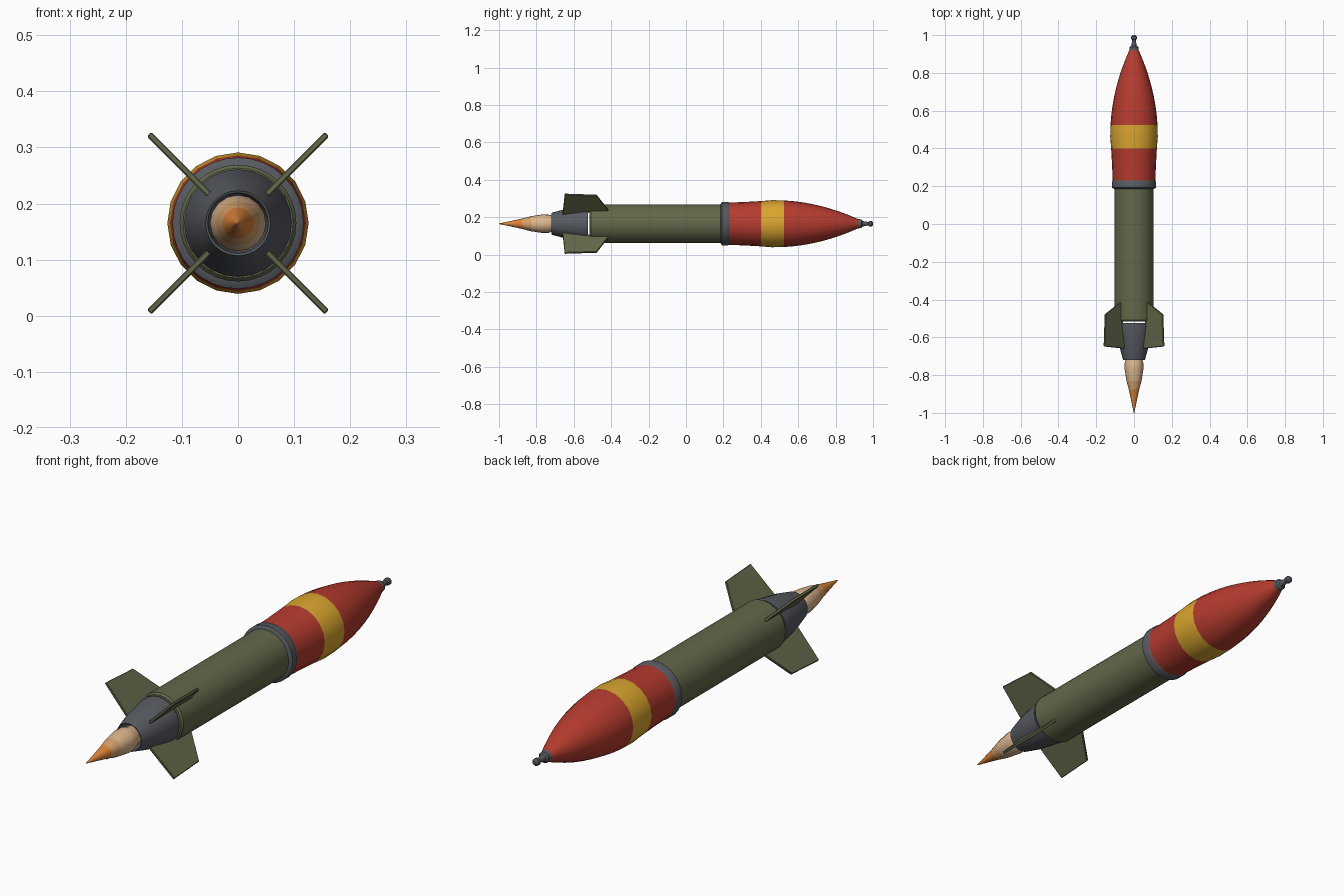
import bpy, bmesh, math
from mathutils import Matrix, Vector

if "Cube" in bpy.data.objects:
    bpy.data.objects.remove(bpy.data.objects["Cube"])

CZ = 0.165      # height of the long axis
SIDES = 20


def material(name, rgb):
    m = bpy.data.materials.new(name)
    m.diffuse_color = (*rgb, 1.0)
    m.use_nodes = True
    m.node_tree.nodes["Principled BSDF"].inputs["Base Color"].default_value = m.diffuse_color
    return m


OLIVE = material("olive green", (0.125, 0.138, 0.068))
GREY = material("dark grey", (0.095, 0.103, 0.118))
RED = material("red", (0.47, 0.044, 0.028))
YELLOW = material("yellow", (0.70, 0.38, 0.028))
CREAM = material("pale flame", (0.72, 0.47, 0.27))
TAN = material("tan flame", (0.68, 0.36, 0.15))
ORANGE = material("orange flame", (0.72, 0.23, 0.04))


def finish(name, bm, mats):
    bmesh.ops.recalc_face_normals(bm, faces=bm.faces)
    me = bpy.data.meshes.new(name)
    bm.to_mesh(me)
    bm.free()
    for m in mats:
        me.materials.append(m)
    ob = bpy.data.objects.new(name, me)
    bpy.context.collection.objects.link(ob)
    bpy.ops.object.select_all(action='DESELECT')
    ob.select_set(True)
    bpy.context.view_layer.objects.active = ob
    bpy.ops.object.shade_smooth_by_angle(angle=math.radians(32))
    return ob


def lathe(name, profile, mats, sides=SIDES, rule=None, caps=True):
    """Spin (y, radius) points round the long axis; rule(y) picks a material."""
    bm = bmesh.new()
    rings = []
    for y, r in profile:
        rings.append([bm.verts.new((r * math.sin(2 * math.pi * i / sides), y,
                                    CZ + r * math.cos(2 * math.pi * i / sides)))
                      for i in range(sides)])
    for a, b in zip(rings, rings[1:]):
        for i in range(sides):
            j = (i + 1) % sides
            bm.faces.new((a[i], a[j], b[j], b[i]))
    if caps:
        bm.faces.new(rings[0])
        bm.faces.new(rings[-1])
    if rule:
        for f in bm.faces:
            f.material_index = rule(f.calc_center_median().y)
    return finish(name, bm, mats)


# Motor tube
lathe("motor_tube", [(-0.515, 0.098), (-0.507, 0.104), (0.20, 0.104)], [OLIVE], 32)

# Collar between tube and warhead
lathe("collar", [(0.185, 0.104), (0.193, 0.117), (0.222, 0.117), (0.232, 0.112)], [GREY], 32)

# Warhead with a yellow band
ogive = [(0.525 + 0.40 * k / 8) for k in range(1, 9)]
shape = [(0.225, 0.113), (0.31, 0.116), (0.40, 0.121), (0.46, 0.126), (0.525, 0.1245)]
shape += [(y, 0.126 * (1 - 0.82 * ((y - 0.47) / 0.455) ** 2)) for y in ogive]
lathe("warhead", shape, [RED, YELLOW],
      rule=lambda y: 1 if 0.40 < y < 0.525 else 0)

# Nose fuze with knob
lathe("nose_fuze", [(0.912, 0.026), (0.938, 0.023), (0.944, 0.015), (0.962, 0.011),
                    (0.974, 0.010), (0.979, 0.015), (0.992, 0.015), (1.0, 0.008)],
      [GREY], 12)

# Exhaust nozzle, hollow at the rear
lathe("nozzle", [(-0.60, 0.045), (-0.718, 0.054), (-0.72, 0.058), (-0.65, 0.077),
                 (-0.54, 0.096), (-0.524, 0.096)], [GREY], 24)

# Flame
lathe("flame", [(-1.0, 0.0015), (-0.93, 0.016), (-0.875, 0.028), (-0.83, 0.040),
                (-0.765, 0.050), (-0.735, 0.049), (-0.715, 0.043), (-0.64, 0.03)],
      [ORANGE, TAN, CREAM], 16,
      rule=lambda y: 0 if y < -0.875 else (1 if y < -0.83 else 2))

# Four diagonal fins
outline = [(-0.66, 0.072), (-0.648, 0.224), (-0.478, 0.216), (-0.412, 0.098)]
T = 0.0055
for n, label in enumerate(("upper_right", "lower_right", "lower_left", "upper_left")):
    bm = bmesh.new()
    turn = Matrix.Rotation(math.radians(45 + 90 * n), 4, 'Y')
    sides = [[bm.verts.new(turn @ Vector((s * T, y, r)) + Vector((0, 0, CZ)))
              for y, r in outline] for s in (-1, 1)]
    bm.faces.new(sides[0])
    bm.faces.new(sides[1])
    for i in range(4):
        j = (i + 1) % 4
        bm.faces.new((sides[0][i], sides[0][j], sides[1][j], sides[1][i]))
    bmesh.ops.bevel(bm, geom=bm.edges[:], offset=0.002, segments=1, affect='EDGES')
    finish("fin_" + label, bm, [OLIVE])
